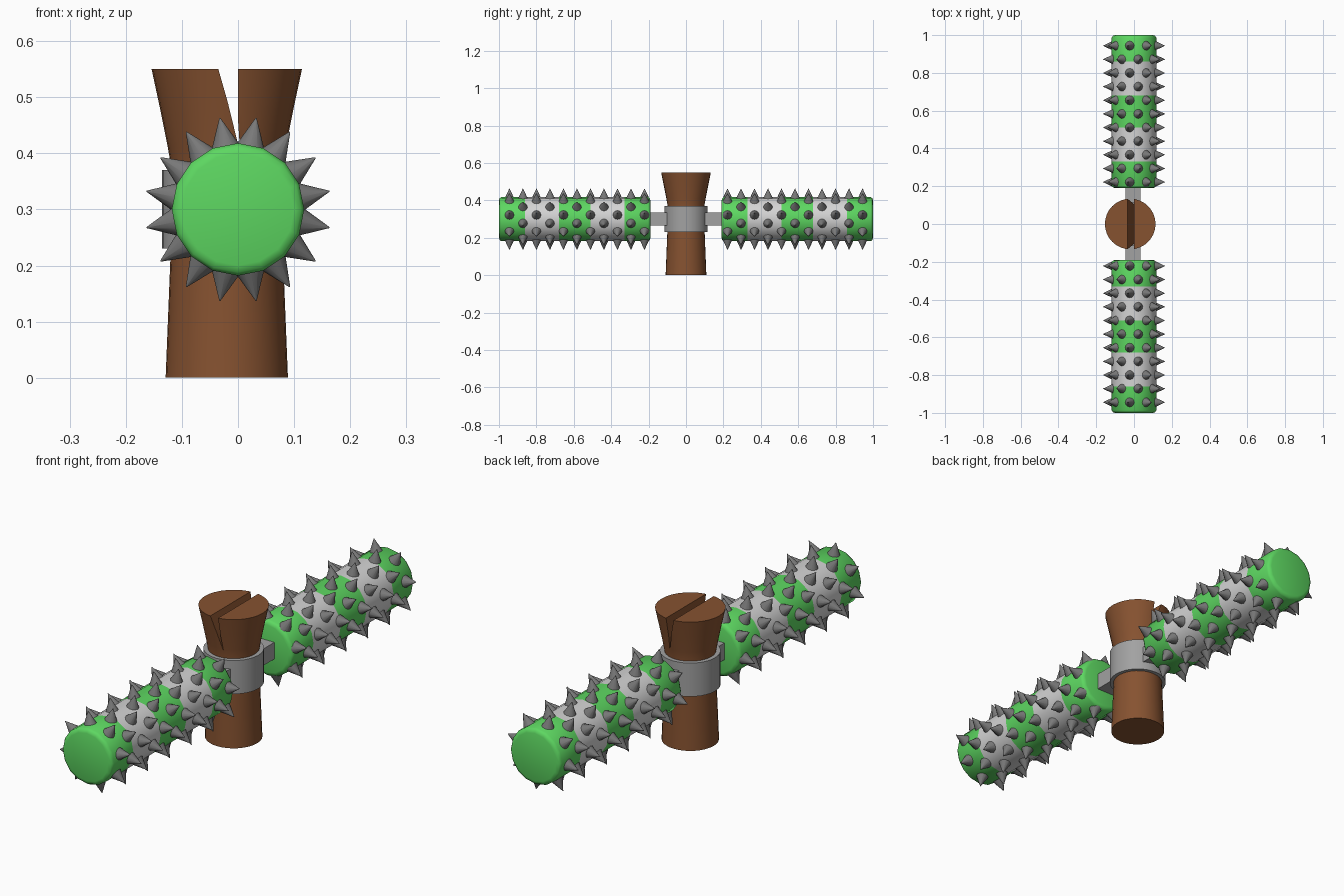
import bpy, bmesh, math
from mathutils import Matrix, Vector

if "Cube" in bpy.data.objects:
    bpy.data.objects.remove(bpy.data.objects["Cube"])


def material(name, rgb):
    m = bpy.data.materials.new(name)
    m.diffuse_color = (*rgb, 1)
    m.use_nodes = True
    m.node_tree.nodes["Principled BSDF"].inputs["Base Color"].default_value = m.diffuse_color
    return m


GREEN = material("green", (0.11, 0.68, 0.12))
WHITE = material("pale grey", (0.66, 0.66, 0.66))
STEEL = material("band grey", (0.36, 0.36, 0.36))
SPIKE = material("spike grey", (0.19, 0.19, 0.19))
WOOD = material("brown wood", (0.24, 0.085, 0.03))


def finish(name, bm, mats, angle=35):
    bmesh.ops.recalc_face_normals(bm, faces=bm.faces)
    me = bpy.data.meshes.new(name)
    bm.to_mesh(me)
    bm.free()
    ob = bpy.data.objects.new(name, me)
    bpy.context.collection.objects.link(ob)
    for m in mats:
        me.materials.append(m)
    smooth(ob, angle)
    return ob


def smooth(ob, angle):
    bpy.ops.object.select_all(action='DESELECT')
    ob.select_set(True)
    bpy.context.view_layer.objects.active = ob
    bpy.ops.object.shade_smooth_by_angle(angle=math.radians(angle))


def lathe(profile, sides, closed=False):
    """Revolve (radius, z) points round z; ends are capped unless closed."""
    bm = bmesh.new()
    rings = [[bm.verts.new((r * math.cos(2 * math.pi * i / sides),
                            r * math.sin(2 * math.pi * i / sides), z))
              for i in range(sides)] for r, z in profile]
    pairs = list(zip(rings, rings[1:]))
    if closed:
        pairs.append((rings[-1], rings[0]))
    else:
        bm.faces.new(rings[0])
        bm.faces.new(rings[-1])
    for a, b in pairs:
        for i in range(sides):
            j = (i + 1) % sides
            bm.faces.new((a[i], a[j], b[j], b[i]))
    return bm


# wooden post, flaring towards a split top
PX = -0.02
bm = lathe([(0.109, 0), (0.099, 0.25), (0.098, 0.37), (0.105, 0.41),
            (0.119, 0.48), (0.134, 0.55)], 32)
bmesh.ops.translate(bm, verts=bm.verts, vec=(PX, 0, 0))
post = finish("post", bm, [WOOD])

# wedge-shaped split through the top of the post
bm = bmesh.new()
section = [(0.004, 0.40), (0.0, 0.46), (0.0, 0.60), (-0.05, 0.60),
           (-0.035, 0.55), (-0.018, 0.49)]
face = bm.faces.new([bm.verts.new((x, -0.3, z)) for x, z in section])
ext = bmesh.ops.extrude_face_region(bm, geom=[face])
bmesh.ops.translate(bm, vec=(0, 0.6, 0),
                    verts=[v for v in ext["geom"] if isinstance(v, bmesh.types.BMVert)])
cutter = finish("split_cutter", bm, [WOOD])
cutter.hide_render = True
mod = post.modifiers.new("split", 'BOOLEAN')
mod.operation, mod.solver, mod.object = 'DIFFERENCE', 'EXACT', cutter
bpy.context.view_layer.objects.active = post
bpy.ops.object.modifier_apply(modifier=mod.name)
bpy.data.objects.remove(cutter)
smooth(post, 35)

# metal band round the post
bm = lathe([(0.09, 0.23), (0.115, 0.23), (0.115, 0.37), (0.09, 0.37)], 32, True)
bmesh.ops.translate(bm, verts=bm.verts, vec=(PX, 0, 0))
finish("band", bm, [STEEL])

STRIPES = [0.33, 0.51, 0.68, 0.86]
for side, tag in ((-1, "front"), (1, "back")):
    # short bar joining band and roller
    bm = bmesh.new()
    bmesh.ops.create_cube(bm, size=1, matrix=Matrix.Translation((-0.005, side * 0.15, 0.3))
                          @ Matrix.Diagonal((0.08, 0.12, 0.07, 1)))
    finish(tag + "_bar", bm, [STEEL])

    # striped sixteen-sided roller
    prof = [(0.1, 0.19), (0.112, 0.194), (0.118, 0.203)] + [(0.118, y) for y in STRIPES] \
        + [(0.118, 0.987), (0.112, 0.996), (0.1, 1.0)]
    bm = lathe(prof, 16)
    for f in bm.faces:
        y = f.calc_center_median().z
        f.material_index = sum(y > s for s in STRIPES) % 2
    bmesh.ops.transform(bm, verts=bm.verts, matrix=Matrix.Translation((0, 0, 0.3))
                        @ Matrix.Rotation(-side * math.pi / 2, 4, 'X'))
    finish(tag + "_roller", bm, [GREEN, WHITE], 40)

    # staggered rings of eight spikes
    bm = bmesh.new()
    for ring in range(11):
        y = side * (0.222 + 0.0722 * ring)
        for k in range(8):
            a = math.radians(-11.25 + 45 * k + 22.5 * (ring % 2))
            d = Vector((math.sin(a), 0, math.cos(a)))
            mat = Matrix.Translation(Vector((0, y, 0.3)) + d * 0.137) \
                @ d.to_track_quat('Z', 'Y').to_matrix().to_4x4()
            bmesh.ops.create_cone(bm, cap_ends=True, segments=12, radius1=0.028,
                                  radius2=0.001, depth=0.058, matrix=mat)
    finish(tag + "_spikes", bm, [SPIKE], 45)
